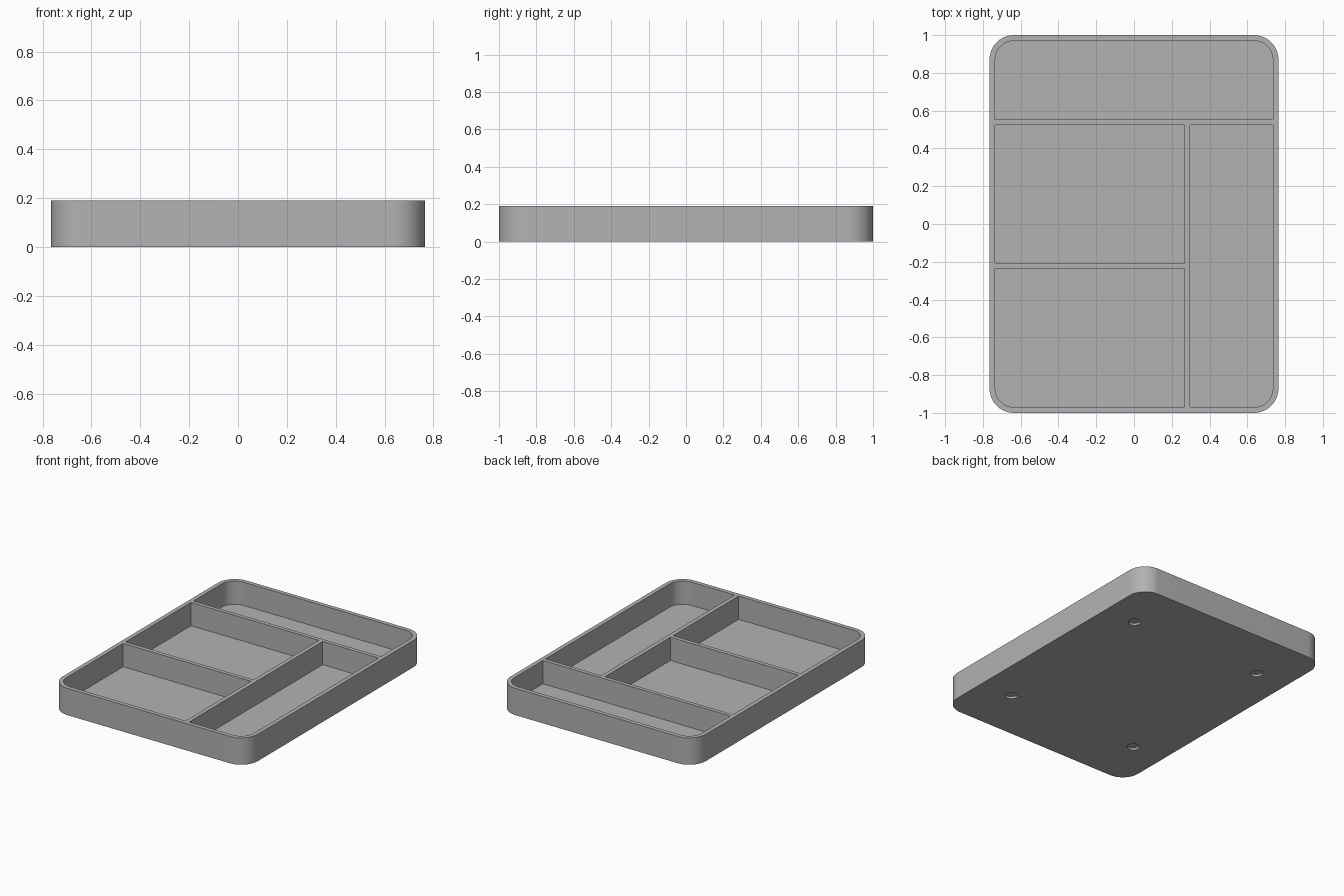
import bpy, bmesh, math

if "Cube" in bpy.data.objects:
    bpy.data.objects.remove(bpy.data.objects["Cube"], do_unlink=True)

HALF_X, HALF_Y, HEIGHT = 0.765, 1.0, 0.19
WALL, FLOOR, RADIUS = 0.03, 0.025, 0.13
IN_X, IN_Y = HALF_X - WALL, HALF_Y - WALL

grey = bpy.data.materials.new("plain grey")
grey.use_nodes = True
grey.diffuse_color = (0.45, 0.45, 0.45, 1)
grey.node_tree.nodes["Principled BSDF"].inputs["Base Color"].default_value = grey.diffuse_color


def rounded_outline(x0, x1, y0, y1, radii, steps=16):
    """Outline with one radius per corner, anticlockwise from front left of the plan."""
    corners = [(x0, y0, 1, 1), (x1, y0, -1, 1), (x1, y1, -1, -1), (x0, y1, 1, -1)]
    points = []
    for i, ((x, y, sx, sy), r) in enumerate(zip(corners, radii)):
        if r == 0:
            points.append((x, y))
            continue
        for k in range(steps + 1):
            a = math.pi + (i + k / steps) * math.pi / 2
            points.append((x + sx * r + r * math.cos(a), y + sy * r + r * math.sin(a)))
    return points


def prism(name, outline, z0, z1):
    bm = bmesh.new()
    base = bm.faces.new([bm.verts.new((x, y, z0)) for x, y in outline])
    top = bmesh.ops.extrude_face_region(bm, geom=[base])["geom"]
    bmesh.ops.translate(bm, vec=(0, 0, z1 - z0),
                        verts=[v for v in top if isinstance(v, bmesh.types.BMVert)])
    bmesh.ops.recalc_face_normals(bm, faces=bm.faces)
    mesh = bpy.data.meshes.new(name)
    bm.to_mesh(mesh)
    bm.free()
    mesh.materials.append(grey)
    obj = bpy.data.objects.new(name, mesh)
    bpy.context.collection.objects.link(obj)
    return obj


def cut(target, cutter):
    cutter.hide_render = True
    mod = target.modifiers.new("cut", "BOOLEAN")
    mod.operation, mod.solver, mod.object = "DIFFERENCE", "EXACT", cutter
    bpy.context.view_layer.objects.active = target
    bpy.ops.object.modifier_apply(modifier=mod.name)
    bpy.data.objects.remove(cutter, do_unlink=True)


# Solid tray block
tray = prism("divided_tray", rounded_outline(-HALF_X, HALF_X, -HALF_Y, HALF_Y, [RADIUS] * 4), 0, HEIGHT)

# Four compartments, rounded only where they meet the tray corners
r = RADIUS - WALL
compartments = {
    "back_compartment": (-IN_X, IN_X, 0.552, IN_Y, (0, 0, r, r)),
    "middle_compartment": (-IN_X, 0.267, -0.207, 0.524, (0, 0, 0, 0)),
    "front_compartment": (-IN_X, 0.267, -IN_Y, -0.236, (r, 0, 0, 0)),
    "side_compartment": (0.297, IN_X, -IN_Y, 0.524, (0, r, 0, 0)),
}
for name, (x0, x1, y0, y1, radii) in compartments.items():
    cut(tray, prism(name, rounded_outline(x0, x1, y0, y1, radii), FLOOR, HEIGHT + 0.1))

# Round foot recesses underneath
FOOT = 0.04
for sx in (-1, 1):
    for sy in (-1, 1):
        x, y = sx * 0.517, sy * 0.622
        circle = rounded_outline(x - FOOT, x + FOOT, y - FOOT, y + FOOT, [FOOT * 0.999] * 4, 8)
        cut(tray, prism("foot_recess", circle, -0.05, 0.015))

# Smooth corners, crisp rims
bpy.ops.object.select_all(action="DESELECT")
tray.select_set(True)
bpy.context.view_layer.objects.active = tray
bpy.ops.object.shade_smooth_by_angle(angle=math.radians(30))
